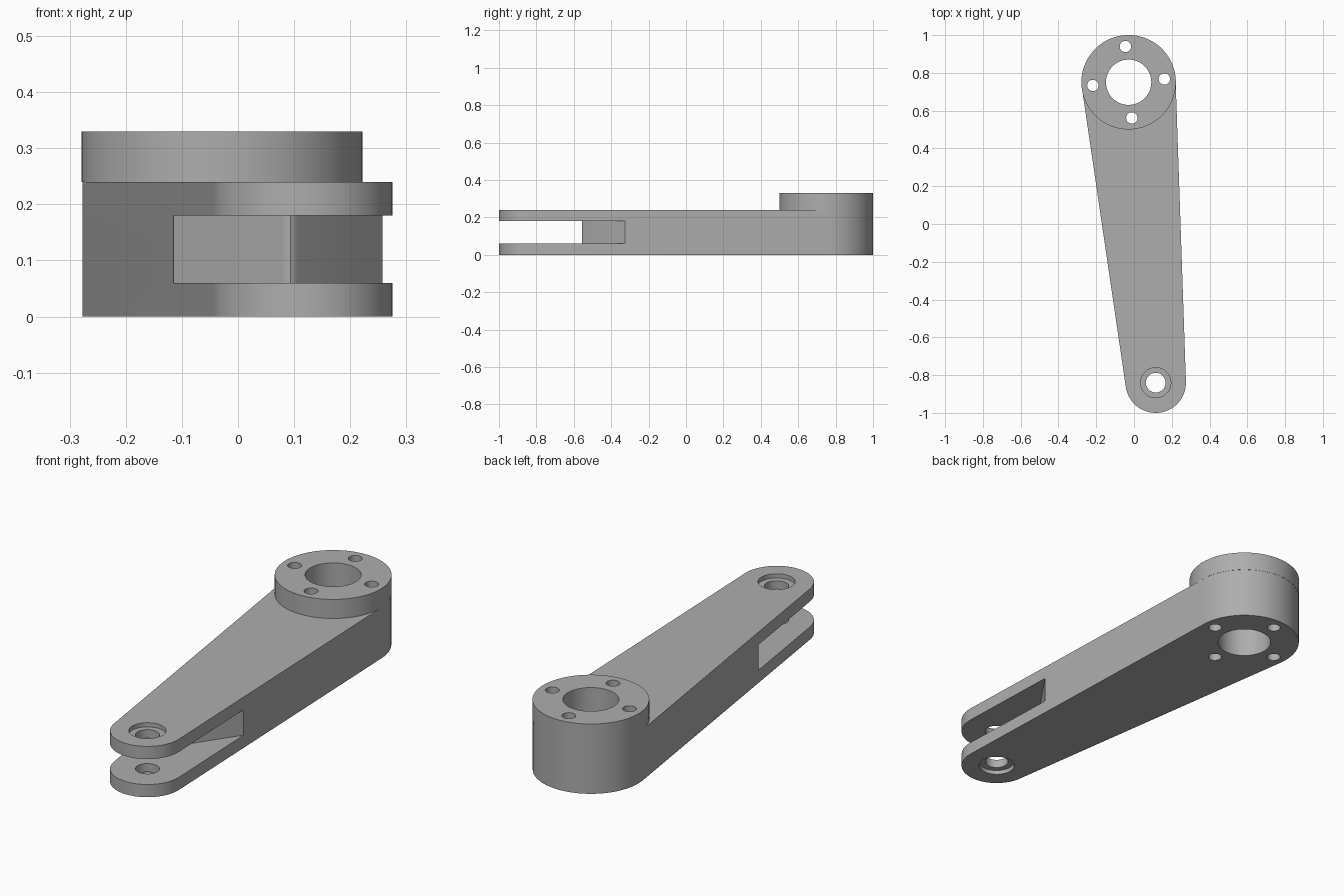
import bpy, bmesh, math
from mathutils import Vector

cube = bpy.data.objects.get("Cube")
if cube:
    bpy.data.objects.remove(cube, do_unlink=True)

HUB, PIN = Vector((-0.0285, 0.7505)), Vector((0.115, -0.84))
HUB_R, PIN_R = 0.25, 0.16
BODY_TOP, HUB_TOP = 0.24, 0.33
axis = PIN - HUB
heading = math.atan2(axis.y, axis.x)
taper = math.acos((HUB_R - PIN_R) / axis.length)

metal = bpy.data.materials.new("grey metal")
metal.use_nodes = True
grey = (0.42, 0.42, 0.42, 1)
metal.diffuse_color = grey
metal.node_tree.nodes["Principled BSDF"].inputs["Base Color"].default_value = grey


def arc(center, radius, start, end, steps):
    return [center + radius * Vector((math.cos(a), math.sin(a)))
            for a in (start + (end - start) * i / steps for i in range(steps + 1))]


def circle(center, radius, steps=64):
    return arc(center, radius, 0, math.tau, steps)[:-1]


def prism(name, outline, bottom, top):
    """Extrude a counter-clockwise outline between two heights."""
    bm = bmesh.new()
    base = bm.faces.new([bm.verts.new((p.x, p.y, bottom)) for p in outline])
    ext = bmesh.ops.extrude_face_region(bm, geom=[base])["geom"]
    verts = [v for v in ext if isinstance(v, bmesh.types.BMVert)]
    bmesh.ops.translate(bm, verts=verts, vec=(0, 0, top - bottom))
    bmesh.ops.recalc_face_normals(bm, faces=bm.faces)
    mesh = bpy.data.meshes.new(name)
    bm.to_mesh(mesh)
    bm.free()
    mesh.materials.append(metal)
    obj = bpy.data.objects.new(name, mesh)
    bpy.context.collection.objects.link(obj)
    return obj


def combine(target, tool, operation):
    """Apply a boolean and remove the tool."""
    bpy.context.view_layer.objects.active = target
    mod = target.modifiers.new("shape", 'BOOLEAN')
    mod.operation, mod.solver, mod.object = operation, 'EXACT', tool
    bpy.ops.object.modifier_apply(modifier=mod.name)
    bpy.data.objects.remove(tool, do_unlink=True)


# Tapered arm with a round hub end and a round pin end
outline = (arc(PIN, PIN_R, heading - taper, heading + taper, 40)
           + arc(HUB, HUB_R - 0.001, heading + taper, heading - taper + math.tau, 48))
arm = prism("lever_arm", outline, 0, BODY_TOP)

# Raised hub
combine(arm, prism("hub", circle(HUB, HUB_R, 96), BODY_TOP, HUB_TOP), 'UNION')

# Fork slot, its inner wall pointing at the pin with a rounded tip
nose_left, nose_right = Vector((-0.115, -0.377)), Vector((0.258, -0.325))
tip = [Vector(p) for p in ((0.079, -0.547), (0.086, -0.552), (0.094, -0.555), (0.1, -0.552), (0.105, -0.547))]
left_out = nose_left + (nose_left - tip[0])
right_out = nose_right + (nose_right - tip[-1])
slot = [Vector((-0.6, -1.2)), Vector((0.6, -1.2)), right_out] + tip[::-1] + [left_out]
combine(arm, prism("slot_cutter", slot, 0.06, 0.18), 'DIFFERENCE')

# Hub bore and four bolt holes
combine(arm, prism("bore_cutter", circle(HUB, 0.12), -0.1, 0.5), 'DIFFERENCE')
for i in range(4):
    a = heading + i * math.pi / 2
    place = HUB + 0.19 * Vector((math.cos(a), math.sin(a)))
    combine(arm, prism("bolt_cutter", circle(place, 0.03, 32), -0.1, 0.5), 'DIFFERENCE')

# Pin hole with a shallow counterbore on both outer faces
combine(arm, prism("pin_cutter", circle(PIN, 0.052, 48), -0.1, 0.5), 'DIFFERENCE')
for low, high in ((-0.1, 0.02), (BODY_TOP - 0.02, 0.5)):
    combine(arm, prism("counterbore_cutter", circle(PIN, 0.08, 48), low, high), 'DIFFERENCE')

bpy.ops.object.select_all(action='DESELECT')
arm.select_set(True)
bpy.context.view_layer.objects.active = arm
bpy.ops.object.shade_smooth_by_angle(angle=math.radians(30))
